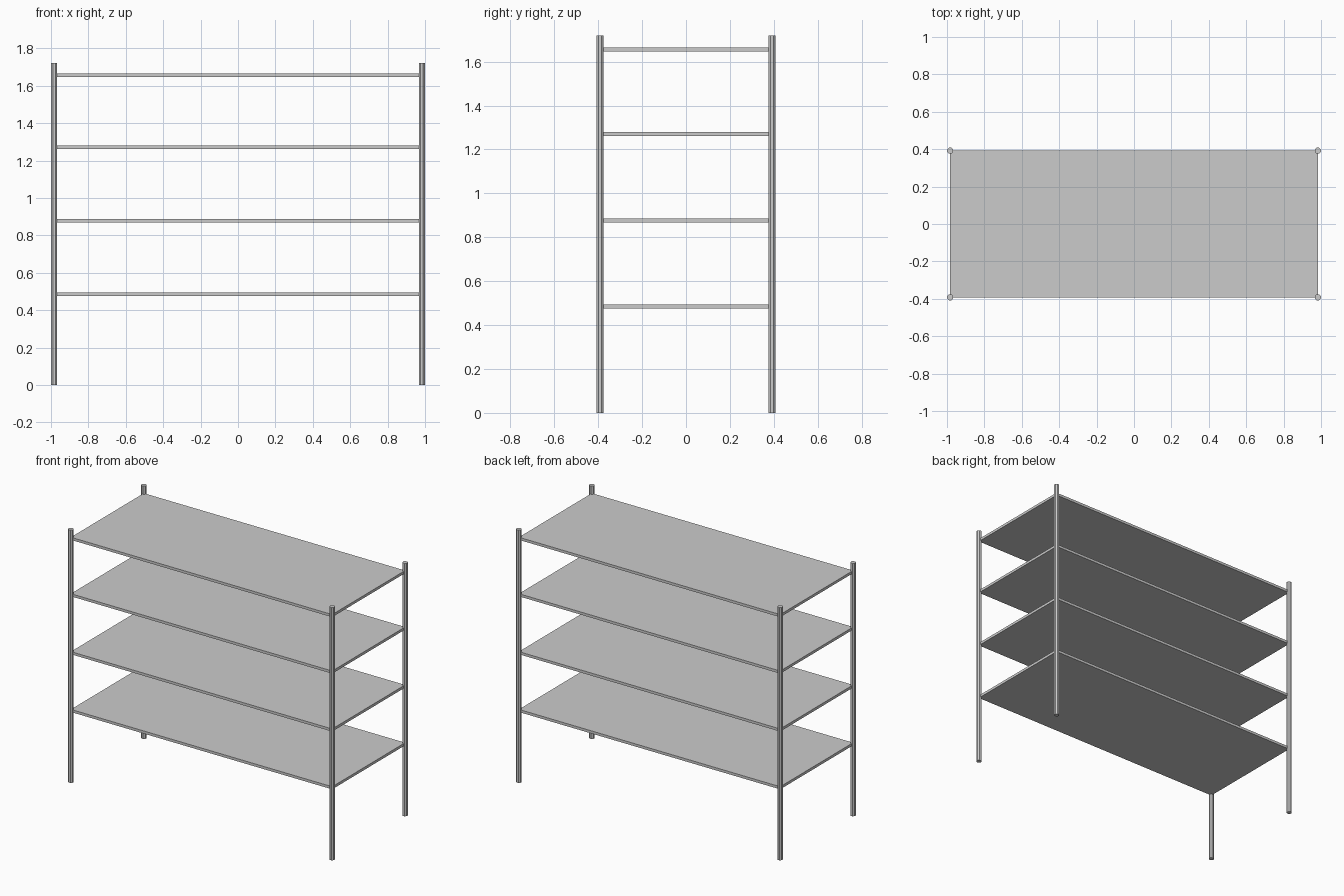
import bpy
from math import pi

if "Cube" in bpy.data.objects:
    bpy.data.objects.remove(bpy.data.objects["Cube"])

PX, PY = 0.983, 0.392      # post centres
POST_R, POST_H = 0.0175, 1.72
SHELF_T = 0.018


def post(name, x, y):
    bpy.ops.mesh.primitive_cylinder_add(
        vertices=8, radius=POST_R, depth=POST_H,
        location=(x, y, POST_H / 2), rotation=(0, 0, pi / 8))
    bpy.context.object.name = name


def shelf(name, z):
    bpy.ops.mesh.primitive_cube_add(size=1, location=(0, 0, z))
    ob = bpy.context.object
    ob.name = name
    ob.scale = (2 * PX, 2 * PY, SHELF_T)
    bpy.ops.object.transform_apply(location=False, rotation=False, scale=True)


# Four corner posts
for sx, side in ((-1, "left"), (1, "right")):
    for sy, end in ((-1, "front"), (1, "back")):
        post(f"{end}_{side}_post", sx * PX, sy * PY)

# Four shelf boards ending at the post centres
for i, z in enumerate((0.484, 0.877, 1.271, 1.655)):
    shelf(f"shelf_{i + 1}", z)
